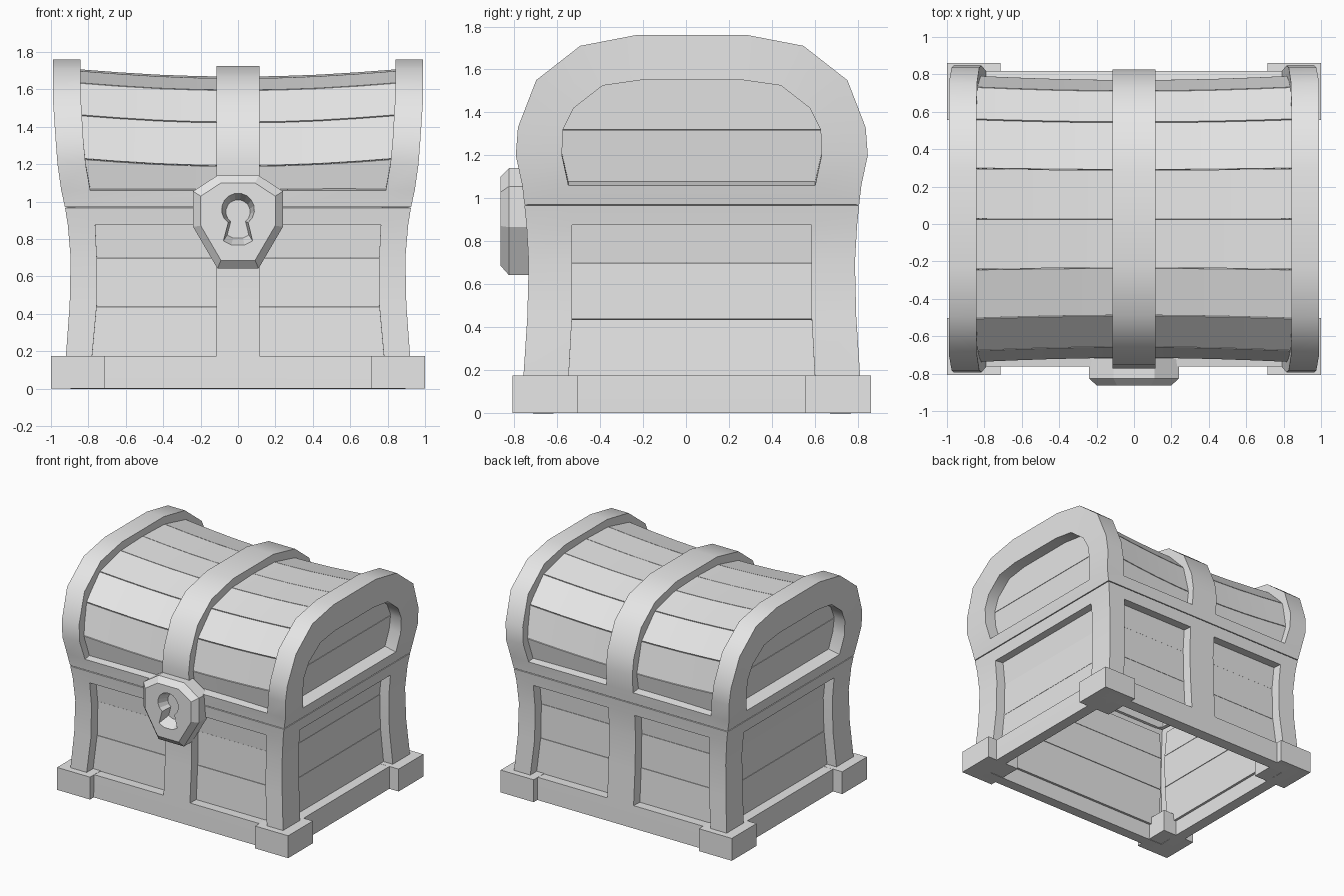
import bpy, bmesh, math, random

if "Cube" in bpy.data.objects:
    bpy.data.objects.remove(bpy.data.objects["Cube"])

random.seed(4)
CY = 0.027                      # depth centre of the chest (the lock sticks out in front)
grey = bpy.data.materials.new("plain_grey")
grey.diffuse_color = (0.8, 0.8, 0.8, 1)
grey.use_nodes = True
grey.node_tree.nodes["Principled BSDF"].inputs["Base Color"].default_value = grey.diffuse_color


def lerp(table, z):
    """Piecewise linear lookup in a list of (z, value)."""
    for (z0, a), (z1, b) in zip(table, table[1:]):
        if z <= z1:
            return a + (b - a) * max(0, z - z0) / (z1 - z0)
    return table[-1][1]


def shade(ob, angle):
    """Apply the modifiers, then smooth with sharp edges kept."""
    bpy.ops.object.select_all(action='DESELECT')
    bpy.context.view_layer.objects.active = ob
    ob.select_set(True)
    for m in list(ob.modifiers):
        bpy.ops.object.modifier_apply(modifier=m.name)
    bpy.ops.object.shade_smooth_by_angle(angle=math.radians(angle))


def finish(bm, name, thick=0, offset=-1, angle=35):
    bmesh.ops.remove_doubles(bm, verts=bm.verts, dist=0.0005)
    bmesh.ops.recalc_face_normals(bm, faces=bm.faces)
    me = bpy.data.meshes.new(name)
    bm.to_mesh(me)
    bm.free()
    me.materials.append(grey)
    ob = bpy.data.objects.new(name, me)
    bpy.context.collection.objects.link(ob)
    if thick:
        m = ob.modifiers.new("solid", 'SOLIDIFY')
        m.thickness, m.offset, m.use_even_offset = thick, offset, True
    shade(ob, angle)
    return ob


def face(bm, pts):
    bm.faces.new([bm.verts.new(p) for p in pts])


# half width, half depth and panel opening of the body by height
HX = [(0, .92), (.175, .92), (.45, .9), (.7, .895), (.875, .91), (.968, .925),
      (1.06, .945), (1.2, .965), (1.33, .975), (1.55, .99), (1.76, .99)]
HY = [(0, .79), (.175, .784), (.45, .766), (.7, .76), (.875, .77), (.968, .78)]
IX = [(0, .78), (.175, .78), (.45, .755), (.7, .755), (.968, .768)]
IY = [(0, .573), (.175, .573), (.45, .558), (.968, .558)]
STRAP = .114
BODY_RECESS, END_RECESS = .08, .1

# ---- body frame: rails, posts and straps, open where the planks show
rows = [0, .175, .45, .7, .875, .966]
holes = {1, 3, 6, 9, 11, 14}


def ring(z):
    hx, hy, ix, iy = (lerp(t, z) for t in (HX, HY, IX, IY))
    half = [(x, -hy) for x in (-hx, -ix, -STRAP, STRAP, ix)] + [(hx, y) for y in (-hy, -iy, iy)]
    return [(x, y + CY, z) for x, y in half + [(-x, -y) for x, y in half]]


bm = bmesh.new()
for r in range(len(rows) - 1):
    a, b = ring(rows[r]), ring(rows[r + 1])
    for i in range(16):
        j = (i + 1) % 16
        if not (i in holes and 1 <= r <= 3):
            face(bm, [a[i], a[j], b[j], b[i]])
finish(bm, "body_frame", BODY_RECESS + .008)

# ---- body planks, set back behind the frame
GAP = .0015
bm = bmesh.new()
for z0, z1 in ((.12, .435), (.435, .7), (.7, .92)):
    za, zb = z0 + GAP, z1 - GAP
    for s in (-1, 1):
        d = BODY_RECESS + .015 + random.uniform(-.003, .003)
        ya, yb = (s * (lerp(HY, z) - d) + CY for z in (za, zb))
        face(bm, [(-.79, ya, za), (.79, ya, za), (.79, yb, zb), (-.79, yb, zb)])
        xa, xb = (s * (lerp(HX, z) - d) for z in (za, zb))
        face(bm, [(xa, CY - .61, za), (xa, CY + .61, za), (xb, CY + .61, zb), (xb, CY - .61, zb)])
finish(bm, "body_planks", .03, 0)

# ---- feet
bm = bmesh.new()
for sx in (-1, 1):
    for sy in (-1, 1):
        vs = bmesh.ops.create_cube(bm, size=1)['verts']
        for v in vs:
            v.co.x = sx * (.8575 + v.co.x * .285)
            v.co.y = sy * (.6825 + v.co.y * .305) + CY
            v.co.z = (v.co.z + .5) * .175
finish(bm, "feet")

# ---- lid frame: end hoops, middle strap and lower rail
arch = [(.78, .972), (.79, 1.06), (.82, 1.2), (.81, 1.33), (.725, 1.55), (.52, 1.71), (.26, 1.76)]
strap = arch[:2] + [(.8, 1.2), (.78, 1.33), (.69, 1.53), (.515, 1.667), (.25, 1.726)]
LIX = [(.97, .79), (1.06, .79), (1.2, .815), (1.33, .827), (1.55, .84), (1.76, .843)]
opening = [(.575, 1.06), (.605, 1.2), (.6, 1.32), (.55, 1.42), (.415, 1.525), (.24, 1.55)]


def mirrored(profile):
    return [(-y, z) for y, z in profile] + profile[::-1]


outer, middle = mirrored(arch), mirrored(strap)


def lid_row(r):
    z = outer[r][1]
    hx, ix = lerp(HX, z), lerp(LIX, z)
    out = []
    for x in (-hx, -ix, -STRAP, STRAP, ix, hx):
        y, z = middle[r] if abs(x) == STRAP else outer[r]
        out.append((x, y + CY, z))
    return out


bm = bmesh.new()
for r in range(len(outer) - 1):
    a, b = lid_row(r), lid_row(r + 1)
    rail = r in (0, len(outer) - 2)
    for i in range(5):
        if rail or i not in (1, 3):
            face(bm, [a[i], a[i + 1], b[i + 1], b[i]])
inner = mirrored([opening[0]] + opening)
for s in (-1, 1):
    o = [(s * lerp(HX, z), y + CY, z) for y, z in outer]
    n = [(s * lerp(HX, z), y + CY, z) for y, z in inner]
    for i in range(len(o)):
        j = (i + 1) % len(o)
        quad = [o[i], o[j], n[j], n[i]]
        face(bm, list(dict.fromkeys(quad)))
finish(bm, "lid_frame", .1)

# ---- lid planks, sagging toward the middle
bounds = mirrored([(.725, 1.03), (.76, 1.23), (.7, 1.46), (.53, 1.63), (.27, 1.693)])
bounds.insert(5, (0, 1.702))
bm = bmesh.new()
N = 8
for (y0, z0), (y1, z1) in zip(bounds, bounds[1:]):
    g = GAP / math.hypot(y1 - y0, z1 - z0)
    ends = [(y0 + (y1 - y0) * t, z0 + (z1 - z0) * t) for t in (g, 1 - g)]
    grid = []
    for y, z in ends:
        line = []
        for i in range(N + 1):
            x = -.86 + 1.72 * i / N
            sag = max(0, 1 - (x / .84) ** 2)
            line.append((x, y * (1 - .03 * sag) + CY, z - .04 * sag))
        grid.append(line)
    a, b = grid
    for i in range(N):
        face(bm, [a[i], a[i + 1], b[i + 1], b[i]])
finish(bm, "lid_planks", .012, 0)

# ---- lid end planks
bm = bmesh.new()
for z0, z1, w in ((1.03, 1.32, .67), (1.32, 1.58, .6)):
    for s in (-1, 1):
        xa, xb = (s * (lerp(HX, z) - END_RECESS) for z in (z0, z1))
        za, zb = z0 + GAP, z1 - GAP
        face(bm, [(xa, CY - w, za), (xa, CY + w, za), (xb, CY + w, zb), (xb, CY - w, zb)])
finish(bm, "lid_end_planks", .012, 0)


# ---- lock plate with a tapered keyhole
def loft(outline, sections, cz, name):
    """Solid through scaled copies of an (x, z) outline at given depths."""
    bm = bmesh.new()
    loops = [[bm.verts.new((x * s, y, cz + (z - cz) * s)) for x, z in outline] for y, s in sections]
    for a, b in zip(loops, loops[1:]):
        for i in range(len(a)):
            j = (i + 1) % len(a)
            bm.faces.new([a[i], a[j], b[j], b[i]])
    bm.faces.new(loops[0])
    bm.faces.new(loops[-1])
    return finish(bm, name, angle=20)


side = [(.11, 1.14), (.24, 1.055), (.24, .865), (.11, .642)]
plate = loft(side + [(-x, z) for x, z in side[::-1]],
             [(-.72, 1), (-.825, 1), (-.864, .83)], .9, "lock_plate")
key = [(.088 * math.cos(math.radians(a)), .957 + .088 * math.sin(math.radians(a)))
       for a in range(-52, 233, 22)]
key += [(-.052, .888), (-.078, .79), (-.035, .768), (.035, .768), (.078, .79)]
cutter = loft(key, [(-.9, 1.1), (-.864, 1), (-.775, .74)], .91, "keyhole_cutter")
m = plate.modifiers.new("keyhole", 'BOOLEAN')
m.object, m.operation, m.solver = cutter, 'DIFFERENCE', 'EXACT'
shade(plate, 20)
bpy.data.objects.remove(cutter)
